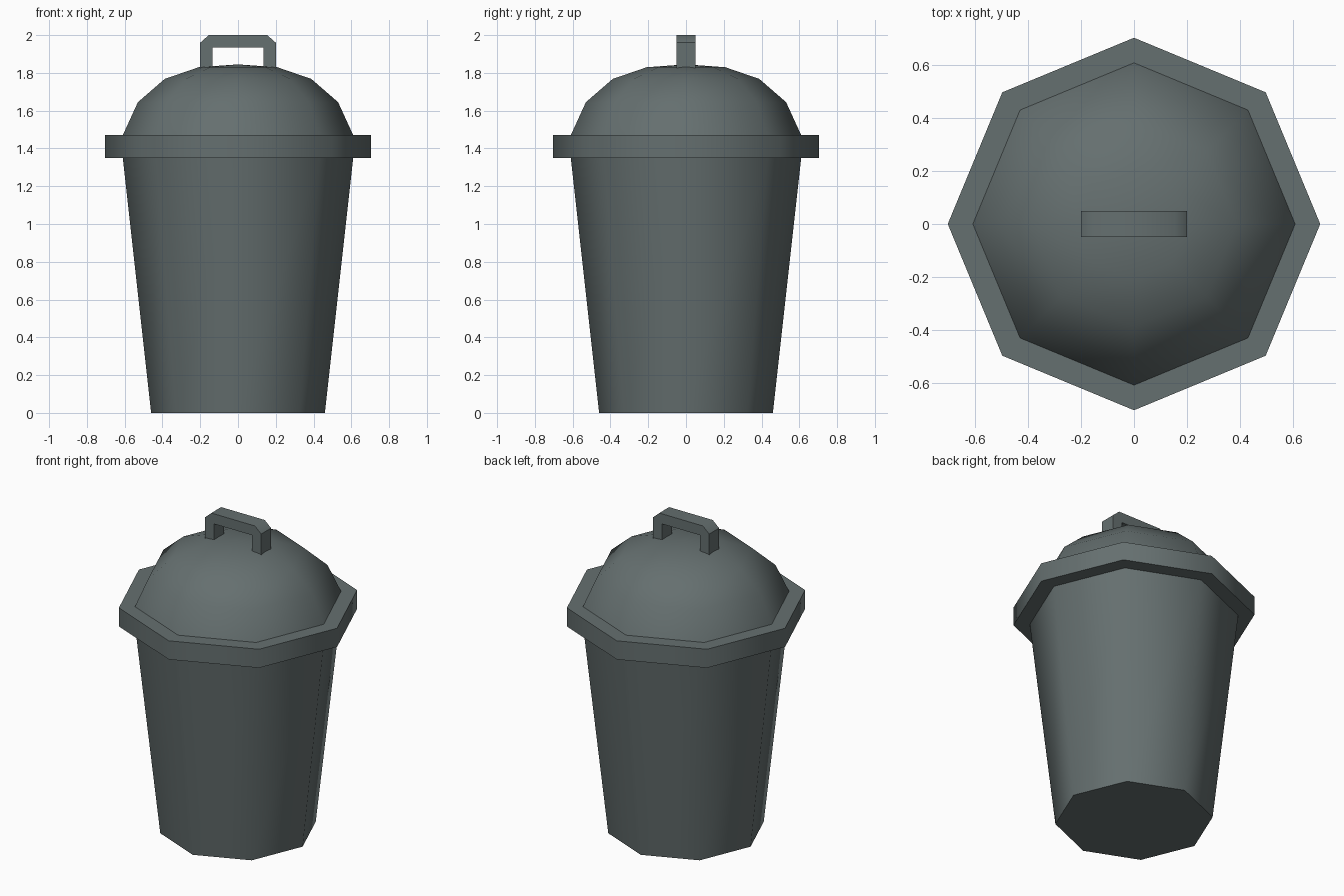
import bpy, bmesh, math

if "Cube" in bpy.data.objects:
    bpy.data.objects.remove(bpy.data.objects["Cube"])

metal = bpy.data.materials.new("dark grey metal")
metal.diffuse_color = (0.13, 0.16, 0.16, 1)
metal.use_nodes = True
metal.node_tree.nodes["Principled BSDF"].inputs["Base Color"].default_value = metal.diffuse_color


def finish(name, bm):
    bmesh.ops.recalc_face_normals(bm, faces=bm.faces)
    mesh = bpy.data.meshes.new(name)
    bm.to_mesh(mesh)
    bm.free()
    mesh.materials.append(metal)
    ob = bpy.data.objects.new(name, mesh)
    bpy.context.collection.objects.link(ob)
    bpy.ops.object.select_all(action='DESELECT')
    ob.select_set(True)
    bpy.context.view_layer.objects.active = ob
    bpy.ops.object.shade_smooth_by_angle(angle=math.radians(46))
    return ob


def lathe(name, profile, closed=False, sides=8):
    """Octagonal solid from (radius, z) points; radius 0 makes a tip."""
    bm = bmesh.new()
    rings = []
    for r, z in profile:
        if r == 0:
            rings.append([bm.verts.new((0, 0, z))] * sides)
        else:
            rings.append([bm.verts.new((r * math.cos(math.tau * i / sides),
                                        r * math.sin(math.tau * i / sides), z))
                          for i in range(sides)])
    pairs = list(zip(rings, rings[1:]))
    if closed:
        pairs.append((rings[-1], rings[0]))
    for a, b in pairs:
        for i in range(sides):
            j = (i + 1) % sides
            bm.faces.new(list(dict.fromkeys((a[i], a[j], b[j], b[i]))))
    if not closed:
        for ring in (rings[0], rings[-1]):
            if len(set(ring)) > 2:
                bm.faces.new(ring)
    return finish(name, bm)


# Tapered bin, lid rim and domed lid
lathe("bin_body", [(0.46, 0), (0.61, 1.35)])
lathe("lid_rim", [(0.61, 1.35), (0.705, 1.35), (0.705, 1.47), (0.61, 1.47)], closed=True)
lathe("lid_dome", [(0.61, 1.47), (0.53, 1.645), (0.388, 1.768), (0.208, 1.83), (0, 1.845)])

# Lid handle: half outline mirrored, then extruded through its depth
half = [(0.135, 1.815), (0.2, 1.815), (0.2, 1.96), (0.155, 2.0)]
outline = half + [(-x, z) for x, z in reversed(half)] + [(-0.135, 1.935), (0.135, 1.935)]
bm = bmesh.new()
face = bm.faces.new([bm.verts.new((x, -0.05, z)) for x, z in outline])
new = bmesh.ops.extrude_face_region(bm, geom=[face])["geom"]
bmesh.ops.translate(bm, vec=(0, 0.1, 0),
                    verts=[g for g in new if isinstance(g, bmesh.types.BMVert)])
finish("lid_handle", bm)
